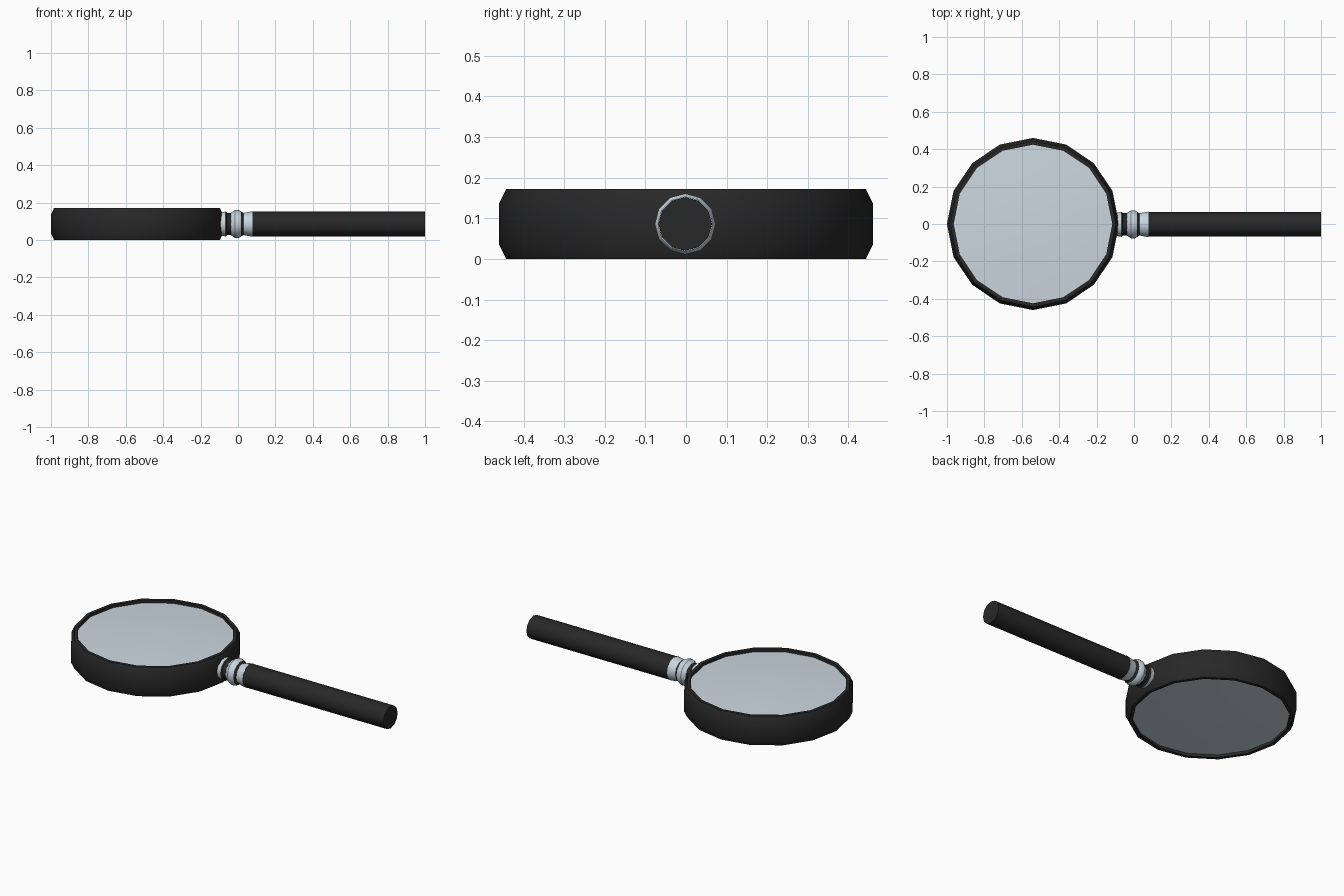
import bpy, bmesh, math

if "Cube" in bpy.data.objects:
    bpy.data.objects.remove(bpy.data.objects["Cube"])


def material(name, rgb):
    m = bpy.data.materials.new(name)
    m.diffuse_color = (*rgb, 1.0)
    m.use_nodes = True
    m.node_tree.nodes["Principled BSDF"].inputs["Base Color"].default_value = m.diffuse_color
    return m


BLACK = material("black", (0.021, 0.021, 0.021))
METAL = material("pale_metal", (0.58, 0.67, 0.75))
GLASS = material("grey_glass", (0.60, 0.68, 0.74))


def lathe(name, profile, sides, axis, centre, mats, bands=None, closed=False):
    """Spin (position, radius) pairs about an axis; bands gives each span's material."""
    bm = bmesh.new()
    rings = []
    for p, r in profile:
        ring = []
        for i in range(sides):
            a = 2 * math.pi * i / sides
            c, s = r * math.cos(a), r * math.sin(a)
            co = (c, s, p) if axis == 'Z' else (p, c, s)
            ring.append(bm.verts.new([u + v for u, v in zip(co, centre)]))
        rings.append(ring)
    n = len(rings)
    for k in range(n if closed else n - 1):
        a, b = rings[k], rings[(k + 1) % n]
        for i in range(sides):
            j = (i + 1) % sides
            f = bm.faces.new((a[i], a[j], b[j], b[i]))
            f.material_index = bands[k] if bands else 0
    if not closed:
        bm.faces.new(rings[0][::-1])
        bm.faces.new(rings[-1])
    bmesh.ops.recalc_face_normals(bm, faces=bm.faces)
    me = bpy.data.meshes.new(name)
    bm.to_mesh(me)
    bm.free()
    for m in mats:
        me.materials.append(m)
    ob = bpy.data.objects.new(name, me)
    bpy.context.collection.objects.link(ob)
    # Smooth round the turning, crisp at real corners
    bpy.ops.object.select_all(action='DESELECT')
    ob.select_set(True)
    bpy.context.view_layer.objects.active = ob
    bpy.ops.object.shade_smooth_by_angle(angle=math.radians(32))
    return ob


LENS = (-0.54, 0, 0)
AXIS = (0, -0.002, 0.086)

# Bevelled sixteen-sided rim with an open middle
lathe("rim", [(0, 0.424), (0, 0.443), (0.035, 0.46), (0.137, 0.46),
              (0.172, 0.443), (0.172, 0.424)], 16, 'Z', LENS, [BLACK], closed=True)

# Gently domed glass, its edge set just inside the rim
dome = [(0.155, 0.4245), (0.162, 0.29), (0.167, 0.15), (0.168, 0.04)]
lathe("lens", [(0.172 - z, r) for z, r in reversed(dome)] + dome,
      16, 'Z', LENS, [GLASS])

# Turned metal ferrule with two black grooves
lathe("ferrule",
      [(-0.115, 0.066), (-0.085, 0.063), (-0.066, 0.067), (-0.060, 0.060),
       (-0.038, 0.060), (-0.016, 0.075), (0.004, 0.075), (0.017, 0.067),
       (0.030, 0.059), (0.042, 0.062), (0.078, 0.068)],
      12, 'X', AXIS, [METAL, BLACK], bands=[0, 0, 1, 1, 0, 0, 0, 1, 0, 0])

# Straight handle
lathe("handle", [(0.074, 0.066), (1.0, 0.066)], 12, 'X', AXIS, [BLACK])
